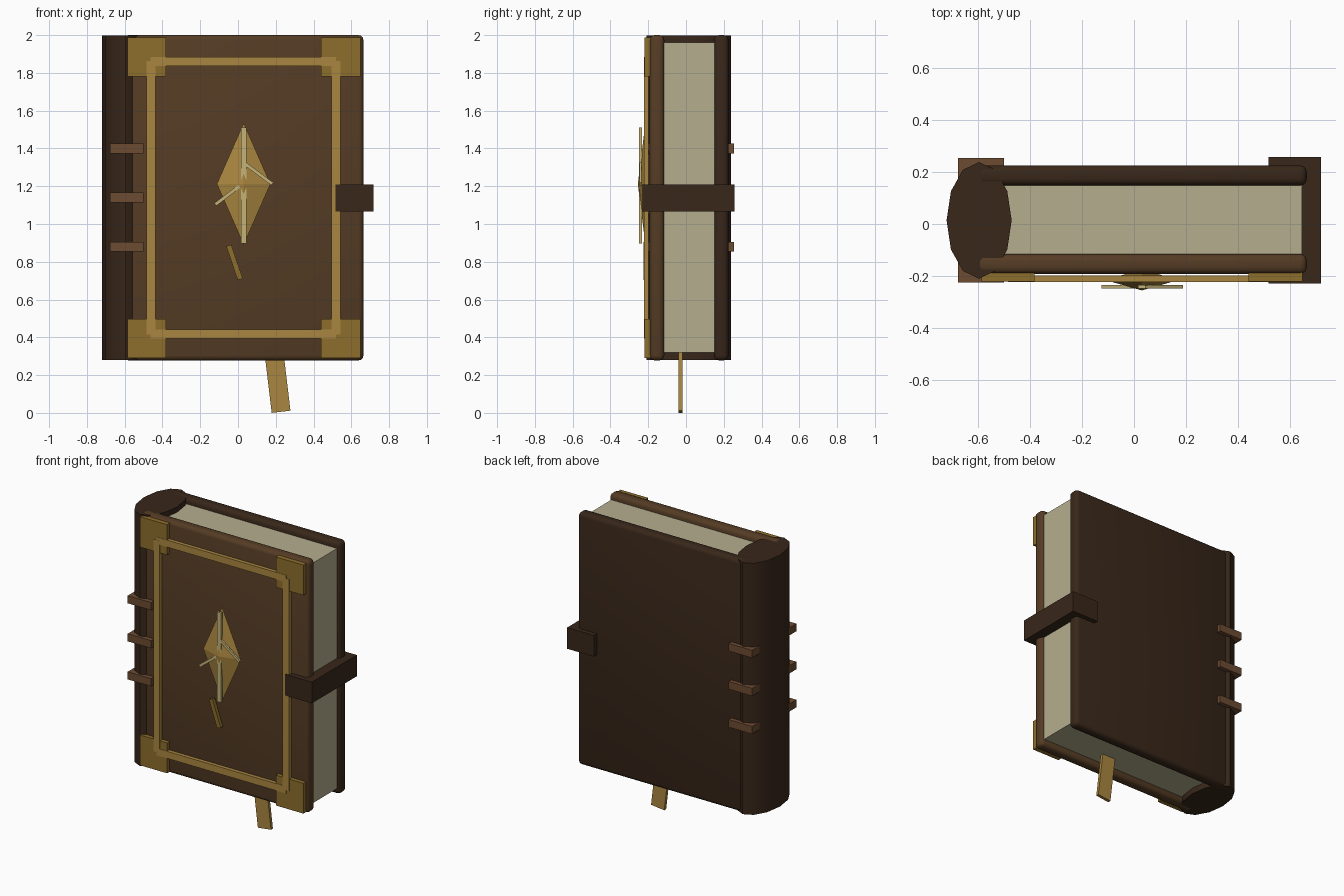
import bpy, bmesh, math
from mathutils import Matrix, Vector

if "Cube" in bpy.data.objects:
    bpy.data.objects.remove(bpy.data.objects["Cube"])


def material(name, rgb):
    m = bpy.data.materials.new(name)
    m.diffuse_color = (*rgb, 1)
    m.use_nodes = True
    m.node_tree.nodes["Principled BSDF"].inputs["Base Color"].default_value = m.diffuse_color
    return m


LEATHER = material("leather", (0.09, 0.045, 0.018))
DARK = material("dark_leather", (0.04, 0.02, 0.01))
BAND = material("band_leather", (0.15, 0.07, 0.032))
PAPER = material("paper", (0.46, 0.42, 0.27))
BRASS = material("brass", (0.40, 0.24, 0.05))
OLD_BRASS = material("old_brass", (0.27, 0.155, 0.025))
PALE = material("pale_gold", (0.55, 0.45, 0.19))


def finish(name, bm, mat, smooth=False):
    bmesh.ops.recalc_face_normals(bm, faces=bm.faces)
    mesh = bpy.data.meshes.new(name)
    bm.to_mesh(mesh)
    bm.free()
    mesh.materials.append(mat)
    ob = bpy.data.objects.new(name, mesh)
    bpy.context.collection.objects.link(ob)
    if smooth:
        bpy.ops.object.select_all(action='DESELECT')
        ob.select_set(True)
        bpy.context.view_layer.objects.active = ob
        bpy.ops.object.shade_smooth_by_angle(angle=math.radians(40))
    return ob


def box(name, xs, ys, zs, mat, bevel=0):
    """Box from its (min, max) range on each axis."""
    bm = bmesh.new()
    lo, hi = Vector((xs[0], ys[0], zs[0])), Vector((xs[1], ys[1], zs[1]))
    bmesh.ops.create_cube(bm, size=1, matrix=Matrix.Translation((lo + hi) / 2)
                          @ Matrix.Diagonal((*(hi - lo), 1)))
    if bevel:
        bmesh.ops.bevel(bm, geom=bm.edges[:], offset=bevel, segments=3,
                        profile=0.5, affect='EDGES')
    return finish(name, bm, mat, bevel > 0)


def bar(name, a, b, y, width, depth, mat):
    """Flat bar between two (x, z) points, facing the front."""
    dx, dz = b[0] - a[0], b[1] - a[1]
    bm = bmesh.new()
    bmesh.ops.create_cube(
        bm, size=1,
        matrix=Matrix.Translation(((a[0] + b[0]) / 2, y, (a[1] + b[1]) / 2))
        @ Matrix.Rotation(math.atan2(dx, dz), 4, 'Y')
        @ Matrix.Diagonal((width, depth, math.hypot(dx, dz), 1)))
    return finish(name, bm, mat)


# Covers and page block
box("front_cover", (-0.606, 0.664), (-0.192, -0.115), (0.278, 2.0), LEATHER, 0.026)
box("back_cover", (-0.606, 0.664), (0.148, 0.225), (0.278, 2.0), DARK, 0.026)
box("pages", (-0.6, 0.645), (-0.118, 0.15), (0.32, 1.96), PAPER)

# Twelve-sided oval spine
bm = bmesh.new()
bmesh.ops.create_cone(bm, cap_ends=True, segments=12, radius1=1, radius2=1, depth=1,
                      matrix=Matrix.Translation((-0.595, 0.014, 1.138))
                      @ Matrix.Diagonal((0.125, 0.224, 1.718, 1)))
finish("spine", bm, DARK, True)

# Raised bands round the spine
for i, z in enumerate((0.88, 1.14, 1.40)):
    box(f"spine_band_{i + 1}", (-0.677, -0.499), (-0.224, 0.254),
        (z - 0.026, z + 0.026), BAND)

# Clasp strap over the fore edge
box("clasp_strap", (0.517, 0.718), (-0.229, 0.257), (1.065, 1.21), DARK)

# Corner plates and border frame
for side, xs in (("left", (-0.585, -0.382)), ("right", (0.44, 0.648))):
    for level, zs in (("lower", (0.29, 0.497)), ("upper", (1.781, 1.988))):
        box(f"{level}_{side}_corner", xs, (-0.220, -0.185), zs, OLD_BRASS)
for side, x in (("left", -0.46), ("right", 0.518)):
    bar(f"{side}_border", (x, 0.415), (x, 1.862), -0.210, 0.048, 0.025, BRASS)
for level, z in (("lower", 0.417), ("upper", 1.86)):
    bar(f"{level}_border", (-0.462, z), (0.52, z), -0.2095, 0.048, 0.025, BRASS)

# Diamond emblem: stretched octahedron
bm = bmesh.new()
tips = [bm.verts.new(p) for p in ((-0.112, -0.215, 1.212), (0.03, -0.215, 0.89),
                                  (0.172, -0.215, 1.212), (0.03, -0.215, 1.535))]
for y in (-0.255, -0.175):
    apex = bm.verts.new((0.03, y, 1.212))
    for i in range(4):
        bm.faces.new((tips[i], tips[(i + 1) % 4], apex))
finish("diamond_emblem", bm, BRASS)

# Bars laid over the emblem
bar("emblem_upright", (0.03, 0.897), (0.03, 1.51), -0.241, 0.03, 0.015, PALE)
bar("emblem_right_branch", (0.03, 1.325), (0.182, 1.212), -0.241, 0.018, 0.012, PALE)
bar("emblem_left_branch", (-0.12, 1.103), (0.02, 1.21), -0.241, 0.018, 0.012, PALE)
bar("emblem_lower_slash", (-0.049, 0.886), (0.012, 0.707), -0.212, 0.028, 0.025, OLD_BRASS)

# Ribbon bookmark hanging from the pages
bar("bookmark_ribbon", (0.228, 0.006), (0.184, 0.375), -0.03, 0.1, 0.021, BRASS)
